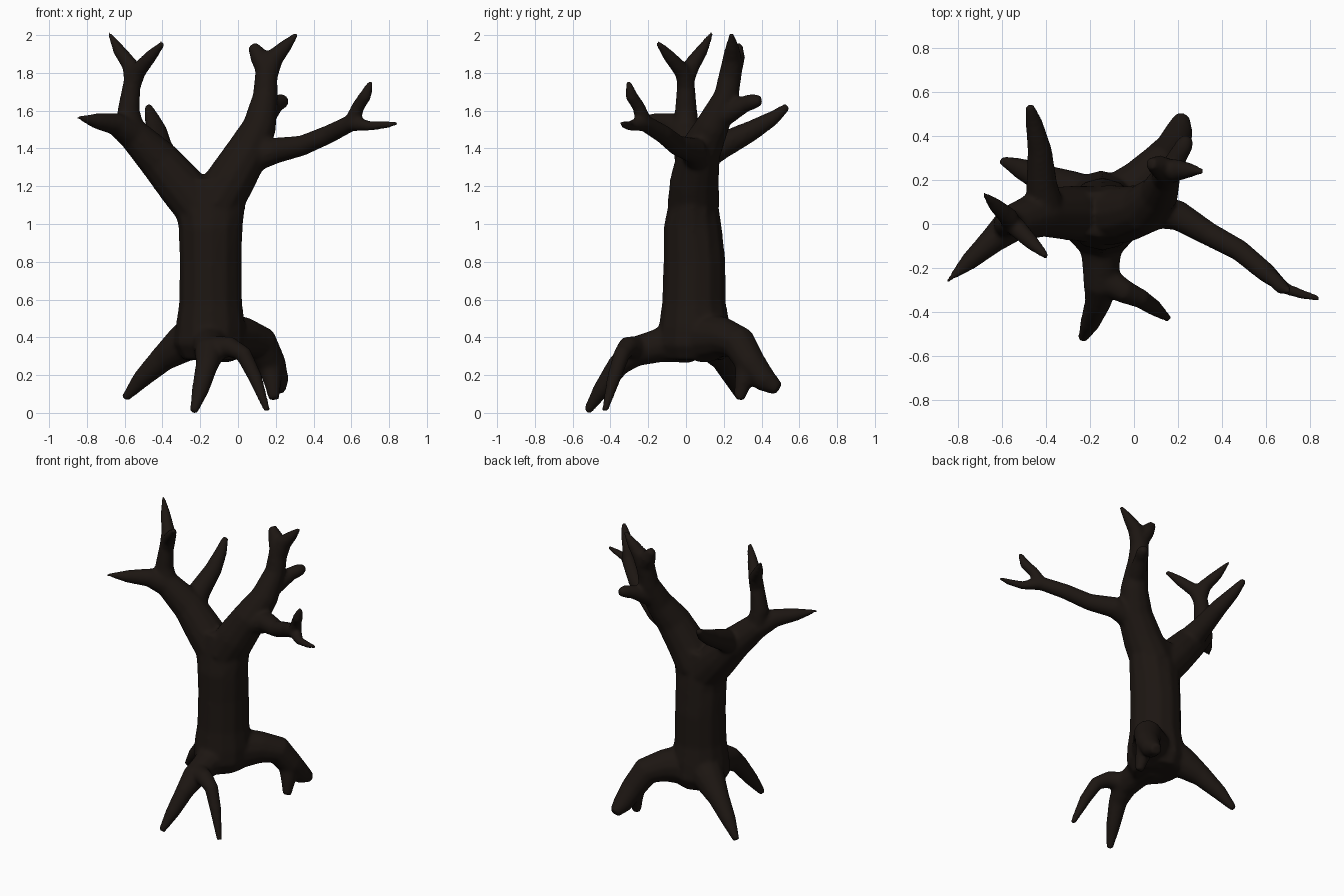
import bpy, bmesh, math
from mathutils import Vector, Quaternion

bm = bmesh.new()
SIDES = 12


def limb(*pts):
    """Tapered closed tube through (x, y, z, radius_x[, radius_y]) points."""
    P = [Vector(p[:3]) for p in pts]
    rings, q, prev = [], Quaternion(), Vector((0, 0, 1))
    for i, p in enumerate(pts):
        t = (P[min(i + 1, len(P) - 1)] - P[max(i - 1, 0)]).normalized()
        q = prev.rotation_difference(t) @ q
        prev = t
        rx, ry = p[3], p[-1]
        rings.append([bm.verts.new(P[i] + q @ Vector((rx * math.cos(a), ry * math.sin(a), 0)))
                      for a in (2 * math.pi * k / SIDES for k in range(SIDES))])
    for a, b in zip(rings, rings[1:]):
        for k in range(SIDES):
            n = (k + 1) % SIDES
            bm.faces.new((a[k], a[n], b[n], b[k]))
    bm.faces.new(rings[0][::-1])
    bm.faces.new(rings[-1])


# trunk
limb((-.15, .045, .28, .14, .16), (-.15, .045, .36, .19, .2), (-.145, .045, .46, .185, .19),
     (-.145, .042, .58, .168, .17), (-.145, .045, .8, .165, .165), (-.145, .035, .98, .17, .155),
     (-.15, .04, 1.12, .195, .13), (-.16, .045, 1.24, .17, .105))

# left main branch
limb((-.2, .045, 1.08, .13), (-.3, .05, 1.2, .125), (-.42, .05, 1.34, .11),
     (-.56, .0, 1.48, .085), (-.65, -.08, 1.53, .06), (-.75, -.17, 1.545, .042), (-.86, -.27, 1.565, .005))
# left upright twig with forked tip
limb((-.56, 0, 1.48, .075), (-.58, 0, 1.6, .06), (-.56, 0, 1.76, .046), (-.57, .03, 1.84, .045),
     (-.63, .085, 1.92, .034), (-.685, .14, 2.015, .01))
limb((-.555, 0, 1.74, .045), (-.53, -.02, 1.81, .045), (-.46, -.09, 1.89, .034), (-.395, -.15, 1.96, .015))
# left rear twig
limb((-.4, .05, 1.34, .09), (-.42, .18, 1.41, .072), (-.43, .34, 1.49, .056),
     (-.455, .46, 1.56, .04), (-.475, .54, 1.625, .02))

# right main branch with forked tip and side nub
limb((-.12, .04, 1.1, .14), (-.04, .045, 1.23, .13), (.05, .07, 1.38, .115), (.115, .14, 1.52, .09),
     (.145, .215, 1.68, .067), (.15, .24, 1.82, .06), (.11, .265, 1.89, .05), (.075, .275, 1.95, .027))
limb((.15, .235, 1.78, .06), (.19, .245, 1.88, .052), (.25, .245, 1.94, .036), (.315, .24, 2.01, .012))
limb((.15, .21, 1.58, .06), (.2, .31, 1.635, .045), (.23, .36, 1.65, .042), (.245, .4, 1.655, .025))
# right long branch with twig
limb((.05, .06, 1.34, .08), (.2, .04, 1.39, .07), (.34, -.045, 1.415, .055), (.48, -.12, 1.475, .05),
     (.6, -.22, 1.535, .046), (.69, -.295, 1.52, .028), (.78, -.325, 1.525, .022), (.85, -.34, 1.535, .012))
limb((.6, -.22, 1.53, .045), (.635, -.25, 1.62, .035), (.675, -.29, 1.68, .034), (.705, -.305, 1.755, .015))

# rear left root
limb((-.2, .09, .42, .13), (-.3, .15, .36, .1), (-.4, .2, .285, .07), (-.51, .25, .18, .05), (-.6, .29, .075, .022))
# front root, splitting in two
limb((-.15, .0, .39, .13), (-.15, -.15, .355, .09), (-.15, -.28, .32, .08), (-.165, -.36, .25, .06),
     (-.2, -.45, .12, .046), (-.235, -.525, .005, .022))
limb((-.14, -.25, .34, .07), (-.04, -.31, .35, .055), (.03, -.34, .31, .045), (.09, -.38, .19, .038),
     (.155, -.43, .01, .018))
# rear right root with nub
limb((-.08, .09, .4, .14), (.04, .2, .4, .105), (.12, .28, .37, .092), (.175, .345, .26, .08),
     (.205, .42, .17, .065), (.22, .49, .125, .036))
limb((.17, .33, .26, .07), (.185, .3, .15, .045), (.19, .28, .07, .028))

bmesh.ops.recalc_face_normals(bm, faces=bm.faces)
mesh = bpy.data.meshes.new("bare_tree")
bm.to_mesh(mesh)
bm.free()
tree = bpy.data.objects.new("bare_tree", mesh)
bpy.context.collection.objects.link(tree)

# fuse limbs into one smooth skin
rm = tree.modifiers.new("fuse", 'REMESH')
rm.mode = 'VOXEL'
rm.voxel_size = .012
rm.use_smooth_shade = True
sm = tree.modifiers.new("soften", 'SMOOTH')
sm.factor = .5
sm.iterations = 8

# dark bark
bark = bpy.data.materials.new("dark_bark")
bark.diffuse_color = (.012, .008, .006, 1)
mesh.materials.append(bark)
